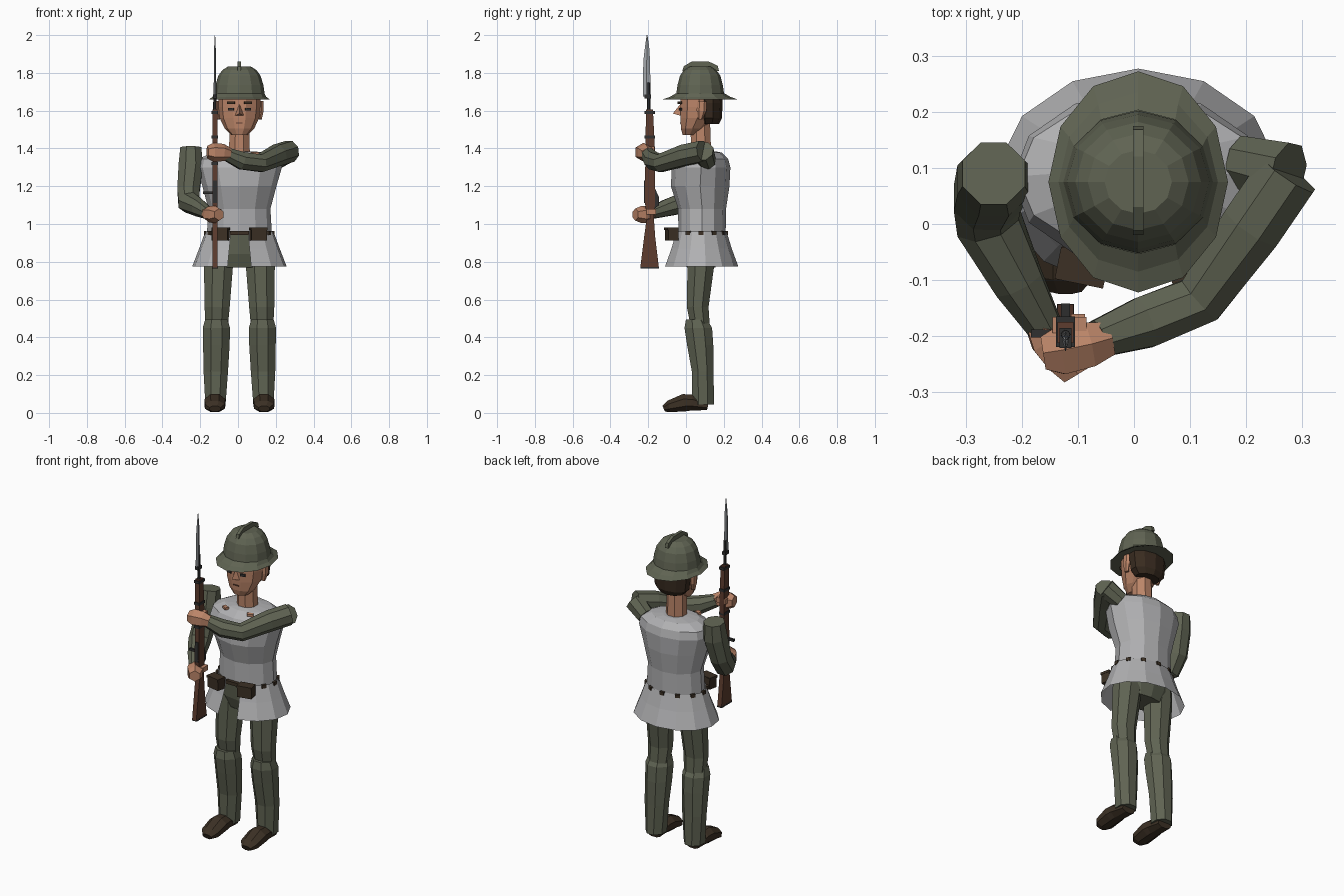
import bpy, bmesh, math
from mathutils import Vector

CX, CY = 0.0075, 0.08   # body axis


def material(name, rgb):
    m = bpy.data.materials.new(name)
    m.diffuse_color = (*rgb, 1)
    return m


OLIVE = material("olive cloth", (0.115, 0.125, 0.085))
GREY = material("grey tunic", (0.44, 0.44, 0.45))
SKIN = material("skin", (0.5, 0.235, 0.14))
LEATHER = material("dark leather", (0.045, 0.03, 0.018))
HAIR = material("dark hair", (0.04, 0.024, 0.014))
WOOD = material("rifle wood", (0.11, 0.045, 0.028))
IRON = material("dark iron", (0.03, 0.03, 0.03))
STEEL = material("blade steel", (0.36, 0.38, 0.4))


def finish(name, bm, mat):
    bmesh.ops.recalc_face_normals(bm, faces=bm.faces)
    me = bpy.data.meshes.new(name)
    bm.to_mesh(me)
    bm.free()
    me.materials.append(mat)
    ob = bpy.data.objects.new(name, me)
    bpy.context.collection.objects.link(ob)
    return ob


def skin_rings(name, rings, mat, closed=True, caps=True):
    bm = bmesh.new()
    vs = [[bm.verts.new(p) for p in r] for r in rings]
    n = len(vs[0])
    for a, b in zip(vs, vs[1:]):
        for i in range(n if closed else n - 1):
            j = (i + 1) % n
            bm.faces.new((a[i], a[j], b[j], b[i]))
    if caps:
        bm.faces.new(vs[0])
        bm.faces.new(vs[-1])
    return finish(name, bm, mat)


def loft(name, rings, mat, n=12, gap=0, caps=True, phase=0):
    """Stack of horizontal ellipses (x, y, z, rx, ry); gap opens the front."""
    out = []
    count = n + 1 if gap else n
    for x, y, z, rx, ry in rings:
        angles = [-math.pi / 2 + phase + gap + (2 * math.pi - 2 * gap) * i / n for i in range(count)]
        out.append([(x + rx * math.cos(a), y + ry * math.sin(a), z) for a in angles])
    return skin_rings(name, out, mat, not gap, caps and not gap)


def tube(name, pts, mat, ref=(0, 0, 1), n=8):
    """Sweep of ellipses (x, y, z, side radius, other radius) along a path."""
    c = [Vector(p[:3]) for p in pts]
    rings = []
    for i, p in enumerate(pts):
        t = (c[min(i + 1, len(c) - 1)] - c[max(i - 1, 0)]).normalized()
        u = Vector(ref).cross(t).normalized()
        v = t.cross(u)
        angles = [2 * math.pi * (k + 0.5) / n for k in range(n)]
        rings.append([c[i] + u * p[3] * math.cos(a) + v * p[-1] * math.sin(a) for a in angles])
    return skin_rings(name, rings, mat)


def box(name, centre, size, mat, turn=0):
    bm = bmesh.new()
    bmesh.ops.create_cube(bm, size=1)
    bmesh.ops.scale(bm, vec=size, verts=bm.verts)
    ob = finish(name, bm, mat)
    ob.location = centre
    ob.rotation_euler.z = turn
    return ob


def plate(name, profile, x, half, mat):
    """Side profile (y, z) given thickness along x."""
    return skin_rings(name, [[(x + s * half, y, z) for y, z in profile] for s in (-1, 1)], mat)


# Legs and shoes
for s, side in ((-1, "right"), (1, "left")):
    X = lambda d: CX + s * d
    loft(side + "_thigh", [(X(.12), .075, .46, .064, .055), (X(.118), .062, .56, .072, .062),
                           (X(.11), .08, .80, .084, .078), (X(.10), .085, .92, .084, .08)], OLIVE, 8, phase=math.pi / 8)
    loft(side + "_shin", [(X(.127), .09, .045, .058, .064), (X(.125), .088, .22, .07, .062),
                          (X(.122), .075, .36, .076, .075), (X(.122), .065, .45, .078, .079),
                          (X(.122), .055, .495, .064, .06)], OLIVE, 8, phase=math.pi / 8)
    tube(side + "_shoe", [(X(.13), -.118, .022, .032, .018), (X(.13), -.09, .034, .056, .034),
                          (X(.13), -.01, .054, .06, .05), (X(.13), .03, .054, .055, .046),
                          (X(.128), .115, .035, .045, .022)], LEATHER)

# Hips, tunic skirt and torso
loft("hips", [(CX, CY, .77, .13, .075), (CX, CY, .84, .165, .1), (CX, CY, .955, .165, .11)], OLIVE)
loft("tunic_skirt", [(CX, CY, .775, .252, .197), (CX, CY, .87, .215, .162), (CX, CY, .96, .182, .135)],
     GREY, 12, gap=.25)
loft("tunic_torso", [(CX, .085, .95, .172, .125), (CX, .085, 1.08, .164, .127), (CX, .075, 1.2, .196, .155),
                     (CX, .08, 1.3, .225, .155), (CX, .085, 1.345, .215, .138),
                     (CX, .09, 1.378, .145, .10), (CX, .085, 1.385, .07, .07)], GREY)

# Belt: front strap, loops and pouches
box("belt_front", (CX, -.05, .953), (.1, .02, .02), LEATHER)
for i in range(2, 11):
    a = -math.pi / 2 + i * math.pi / 6
    box("belt_loop", (CX + .18 * math.cos(a), CY + .135 * math.sin(a), .953), (.014, .026, .02),
        LEATHER, math.atan2(math.sin(a), math.cos(a)))
for s in (-1, 1):
    x = CX + s * .1
    box("belt_pouch", (x, -.075, .945), (.084, .055, .066), LEATHER, s * .2)
    box("pouch_flap", (x, -.078, .974), (.088, .058, .014), LEATHER, s * .2)
    box("collar_tab", (CX + s * .082, -.012, 1.373), (.035, .022, .014), SKIN, s * .5)

# Neck and head
loft("neck", [(CX, .08, 1.36, .06, .058), (CX, .076, 1.53, .056, .056)], SKIN, 8, phase=math.pi / 8)
loft("head", [(CX, .02, 1.472, .045, .04), (CX, .035, 1.505, .078, .065), (CX, .06, 1.56, .104, .094),
              (CX, .068, 1.62, .112, .103), (CX, .07, 1.70, .112, .103)], SKIN, 10, phase=math.pi / 10)
loft("hair", [(CX, .12, 1.53, .075, .055), (CX, .122, 1.56, .105, .068),
              (CX, .122, 1.64, .116, .072), (CX, .12, 1.69, .11, .07)], HAIR, 10)
bm = bmesh.new()
nose = [bm.verts.new(p) for p in ((CX, -.03, 1.635), (CX - .026, -.025, 1.572), (CX + .026, -.025, 1.572),
                                  (CX, -.07, 1.585))]
for f in ((0, 1, 3), (0, 3, 2), (1, 2, 3), (0, 2, 1)):
    bm.faces.new([nose[i] for i in f])
finish("nose", bm, SKIN)
for s in (-1, 1):
    box("eyebrow", (CX + s * .045, -.033, 1.642), (.042, .014, .014), HAIR, s * .2)
    box("eye", (CX + s * .045, -.029, 1.607), (.03, .009, .014), IRON, s * .2)
    tube("ear", [(CX + s * .108, .075, 1.555, .012, .012), (CX + s * .116, .082, 1.6, .014, .026),
                 (CX + s * .116, .085, 1.65, .012, .024)], SKIN, ref=(0, 1, 0), n=6)
box("mouth", (CX, -.03, 1.535), (.035, .006, .006), WOOD)

# Helmet with flared brim and crest
H = (CX, .075)
loft("helmet_brim", [(*H, 1.66, .16, .197), (*H, 1.673, .142, .16), (*H, 1.692, .132, .128)], OLIVE, 12, caps=False)
loft("helmet_underside", [(*H, 1.658, .16, .197), (*H, 1.675, .118, .116)], OLIVE)
loft("helmet_dome", [(*H, 1.685, .134, .127), (*H, 1.735, .127, .12), (*H, 1.785, .112, .107),
                     (*H, 1.815, .09, .086), (*H, 1.834, .06, .057)], OLIVE)
plate("helmet_crest", [(-.02, 1.81), (-.012, 1.835), (.03, 1.86), (.12, 1.86), (.168, 1.838),
                       (.175, 1.81)], CX, .009, OLIVE)

# Arms and hands
tube("right_arm", [(-.25, .09, 1.405, .06), (-.25, .078, 1.31, .07), (-.262, .045, 1.18, .064),
                   (-.26, .005, 1.115, .062), (-.205, -.105, 1.085, .048), (-.155, -.19, 1.055, .032)],
     OLIVE, ref=(1, 0, 0))
tube("left_arm", [(.275, .09, 1.385, .06), (.21, -.005, 1.365, .06), (.118, -.135, 1.322, .05),
                  (.02, -.175, 1.335, .05), (-.065, -.205, 1.372, .036)], OLIVE)
tube("left_shoulder", [(.19, .11, 1.33, .05), (.275, .09, 1.385, .058)], OLIVE)
tube("right_hand", [(-.17, -.175, 1.06, .03), (-.15, -.2, 1.052, .044), (-.12, -.235, 1.05, .046),
                    (-.1, -.268, 1.05, .032)], SKIN, n=6)
tube("left_hand", [(-.045, -.205, 1.37, .034), (-.08, -.215, 1.378, .046), (-.13, -.225, 1.38, .05),
                   (-.162, -.23, 1.38, .034)], SKIN, n=6)
box("right_thumb", (-.1, -.185, 1.065), (.025, .05, .03), SKIN)
box("left_thumb", (-.115, -.18, 1.395), (.06, .028, .03), SKIN)

# Rifle: stock, fittings, barrel and bayonet
RX, RY = -.122, -.195
plate("rifle_stock", [(-.242, .77), (-.143, .765), (-.163, .93), (-.17, 1.03), (-.165, 1.1), (-.165, 1.4),
                      (-.175, 1.605), (-.212, 1.605), (-.218, 1.12), (-.208, 1.03), (-.222, .93)], RX, .014, WOOD)
box("butt_plate", (RX, -.192, .768), (.03, .098, .008), IRON)
box("receiver", (RX, -.212, 1.17), (.02, .02, .12), IRON)
box("bolt_handle", (-.155, -.195, 1.165), (.058, .014, .014), IRON)
plate("trigger_guard", [(-.17, 1.08), (-.142, 1.1), (-.142, 1.14), (-.165, 1.19)], RX, .008, IRON)
for z in (1.32, 1.46, 1.59):
    box("barrel_band", (RX, -.192, z), (.034, .054, .016), IRON)
loft("barrel", [(RX, -.197, 1.55, .01, .01), (RX, -.197, 1.75, .008, .008)], IRON, 8)
box("bayonet_socket", (RX, -.203, 1.675), (.022, .036, .02), IRON)
loft("bayonet_blade", [(RX, -.208, 1.675, .006, .02), (RX, -.208, 1.86, .006, .018),
                       (RX, -.206, 1.94, .004, .011), (RX, -.206, 2.0, .001, .002)], STEEL, 4)
